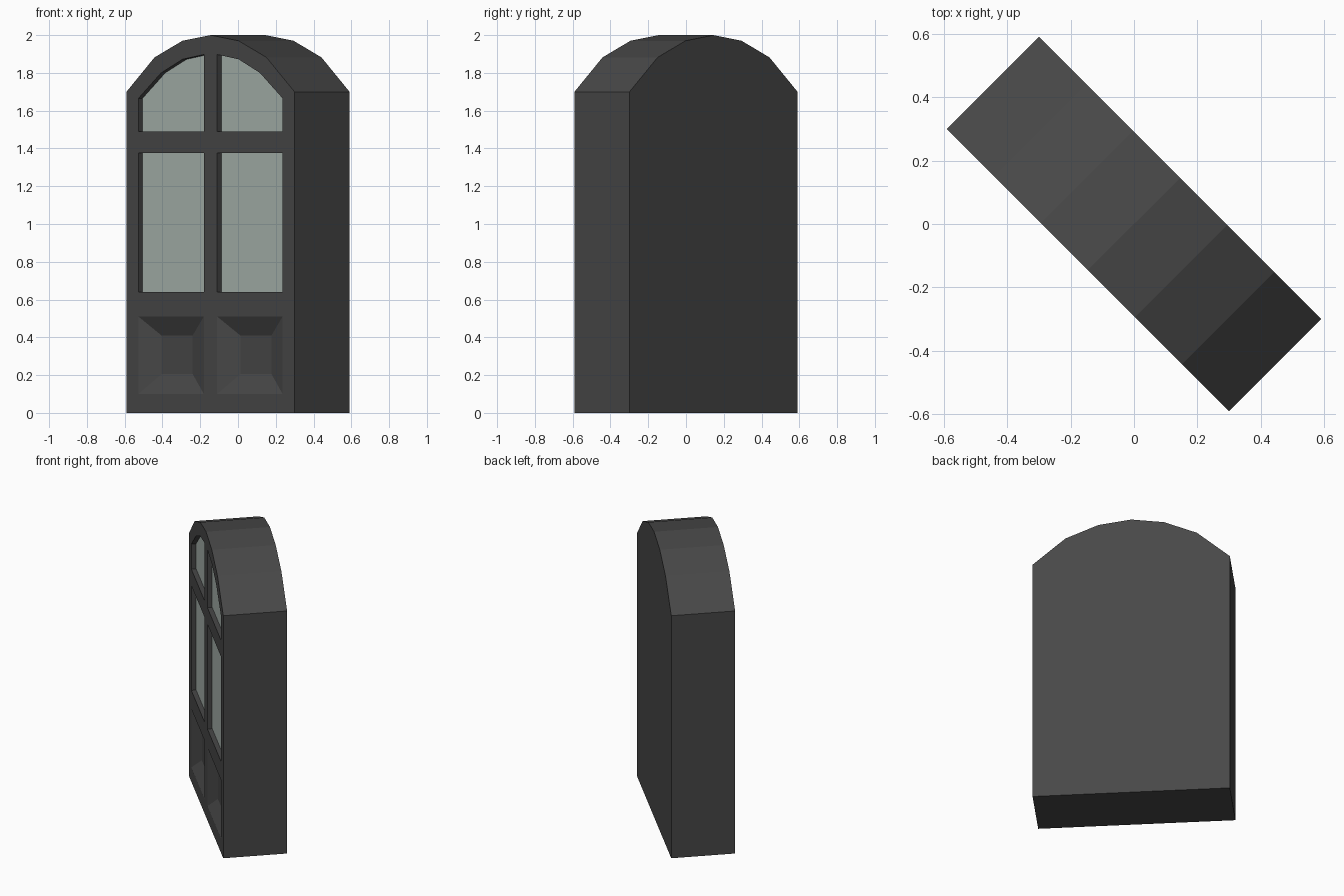
import bpy, bmesh
from math import radians
from mathutils import Matrix

if "Cube" in bpy.data.objects:
    bpy.data.objects.remove(bpy.data.objects["Cube"], do_unlink=True)

FRONT = -0.206
TURN = Matrix.Rotation(radians(-45), 4, 'Z')


def material(name, rgb):
    m = bpy.data.materials.new(name)
    m.use_nodes = True
    m.diffuse_color = (*rgb, 1)
    m.node_tree.nodes["Principled BSDF"].inputs["Base Color"].default_value = (*rgb, 1)
    return m


def prism(name, near, far, y0, y1, mat):
    """Join two matching x-z outlines, at depths y0 and y1, into a closed solid."""
    bm = bmesh.new()
    a = [bm.verts.new((x, y0, z)) for x, z in near]
    b = [bm.verts.new((x, y1, z)) for x, z in far]
    bm.faces.new(a)
    bm.faces.new(b[::-1])
    for i in range(len(a)):
        j = (i + 1) % len(a)
        bm.faces.new((a[j], a[i], b[i], b[j]))
    bmesh.ops.recalc_face_normals(bm, faces=bm.faces)
    bm.transform(TURN)
    mesh = bpy.data.meshes.new(name)
    bm.to_mesh(mesh)
    bm.free()
    mesh.materials.append(mat)
    ob = bpy.data.objects.new(name, mesh)
    bpy.context.collection.objects.link(ob)
    return ob


def rect(x0, x1, z0, z1):
    return [(x0, z0), (x1, z0), (x1, z1), (x0, z1)]


def flip(outline, side):
    return [(x * side, z) for x, z in outline]


dark = material("charcoal paint", (0.065, 0.065, 0.065))
pane = material("grey green glass", (0.39, 0.45, 0.42))

# Arched slab
arch = [(0.629, 1.70), (0.419, 1.882), (0.21, 1.97)]
outline = ([(-0.629, 0), (0.629, 0)] + arch + [(0, 2.0)] + flip(arch, -1)[::-1])
door = prism("door_slab", outline, outline, FRONT, -FRONT, dark)

# Outlines of the openings on one half
upper = [(0.05, 1.49), (0.54, 1.49), (0.54, 1.665), (0.37, 1.80),
         (0.21, 1.872), (0.05, 1.897)]
middle = rect(0.05, 0.54, 0.64, 1.375)
panel = rect(0.05, 0.54, 0.10, 0.51)
panel_floor = rect(0.178, 0.412, 0.205, 0.41)


def grow(outer, inner, t):
    """Carry a sloped outline outward past its own edge."""
    return [(a + (a - c) * t, b + (b - d) * t) for (a, b), (c, d) in zip(outer, inner)]


cutters = []
for side, word in ((-1, "right"), (1, "left")):
    # Recessed window panes
    for shape, row in ((upper, "upper"), (middle, "middle")):
        o = flip(shape, side)
        cutters.append(prism("cutter", o, o, FRONT - 0.05, FRONT + 0.035, dark))
        prism(f"{row}_{word}_pane", o, o, FRONT + 0.031, FRONT + 0.036, pane)
    # Sunken lower panels with sloped sides
    o, f = flip(panel, side), flip(panel_floor, side)
    cutters.append(prism("cutter", grow(o, f, 0.5), f, FRONT - 0.0225, FRONT + 0.045, dark))

# Carve the openings
bpy.context.view_layer.objects.active = door
for c in cutters:
    mod = door.modifiers.new("opening", 'BOOLEAN')
    mod.operation = 'DIFFERENCE'
    mod.solver = 'EXACT'
    mod.object = c
    bpy.ops.object.modifier_apply(modifier=mod.name)
    bpy.data.objects.remove(c, do_unlink=True)
